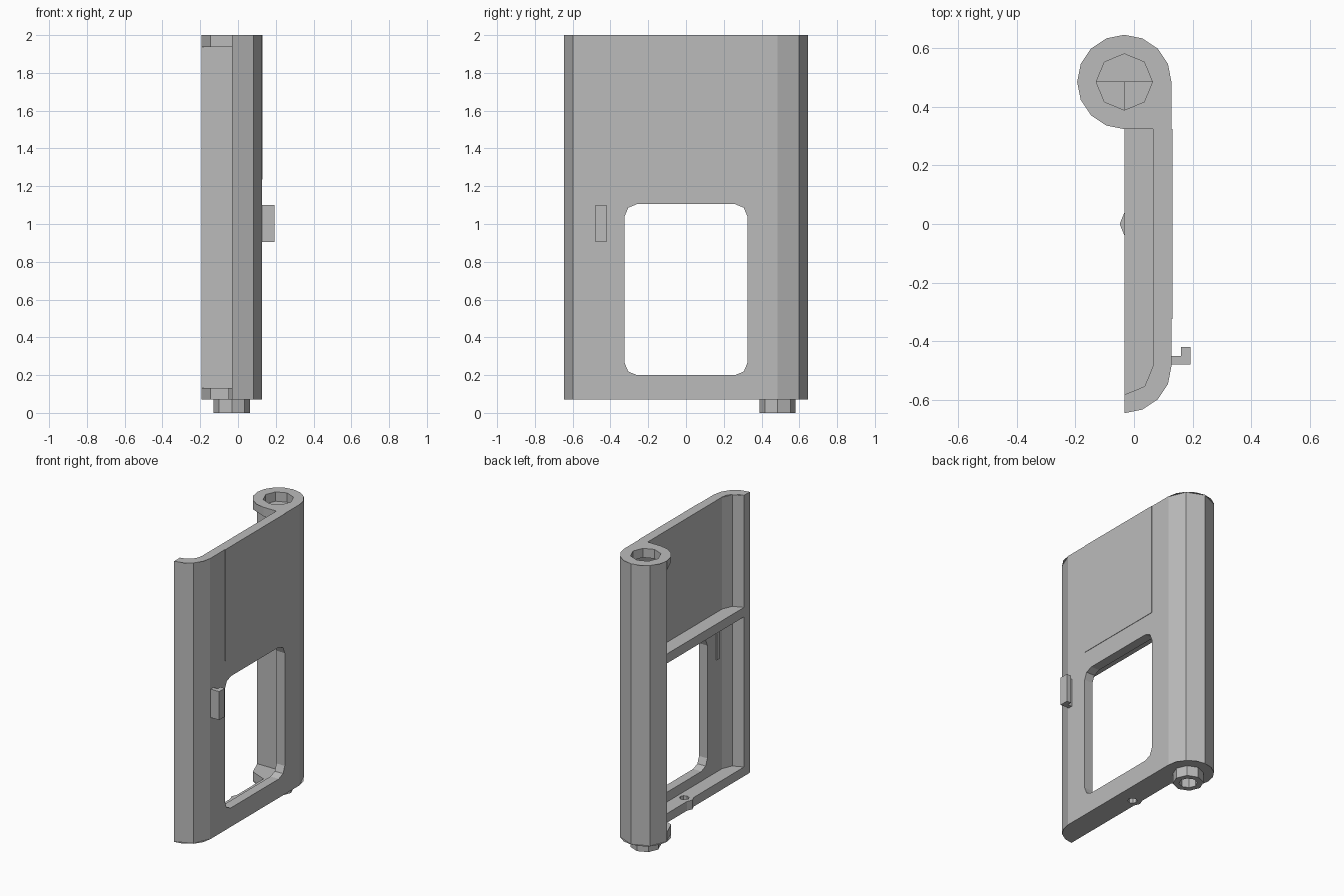
import bpy, bmesh, math

cube = bpy.data.objects.get("Cube")
if cube:
    bpy.data.objects.remove(cube)

grey = bpy.data.materials.new("plain grey")
grey.use_nodes = True
GREY = (0.5, 0.5, 0.5, 1)
grey.diffuse_color = GREY
grey.node_tree.nodes["Principled BSDF"].inputs["Base Color"].default_value = GREY

CX, CY = -0.033, 0.485          # hinge axis
R, INNER = 0.161, 0.098         # outer and inner corner radius
WALL, FACE = CX + INNER, CX + R
BASE, TOP, LEDGE = 0.07, 2.0, 0.063


def arc(x, y, r, a0, a1, n):
    """Points along an arc, angles in degrees."""
    return [(x + r * math.cos(math.radians(a0 + (a1 - a0) * i / n)),
             y + r * math.sin(math.radians(a0 + (a1 - a0) * i / n)))
            for i in range(n + 1)]


def circle(x, y, r, n=8):
    return arc(x, y, r, 0, 360, n)[:-1]


def prism(name, pts, lo, hi, axis="z"):
    """Extrude an outline along z, or a (y, z) outline along x."""
    bm = bmesh.new()
    place = (lambda a, b, h: (a, b, h)) if axis == "z" else (lambda a, b, h: (h, a, b))
    low = [bm.verts.new(place(a, b, lo)) for a, b in pts]
    high = [bm.verts.new(place(a, b, hi)) for a, b in pts]
    bm.faces.new(low)
    bm.faces.new(high)
    for i in range(len(pts)):
        j = (i + 1) % len(pts)
        bm.faces.new((low[i], low[j], high[j], high[i]))
    bmesh.ops.recalc_face_normals(bm, faces=bm.faces)
    mesh = bpy.data.meshes.new(name)
    bm.to_mesh(mesh)
    bm.free()
    mesh.materials.append(grey)
    obj = bpy.data.objects.new(name, mesh)
    bpy.context.collection.objects.link(obj)
    return obj


def rect(x0, x1, y0, y1):
    return [(x0, y0), (x1, y0), (x1, y1), (x0, y1)]


def combine(objs, tool, operation="DIFFERENCE"):
    """Apply one boolean tool to several objects, then drop the tool."""
    tool.hide_render = True
    for obj in objs:
        mod = obj.modifiers.new("shape", "BOOLEAN")
        mod.object, mod.operation, mod.solver = tool, operation, "EXACT"
        bpy.context.view_layer.objects.active = obj
        bpy.ops.object.modifier_apply(modifier=mod.name)
    bpy.data.objects.remove(tool)


def panel_outline(n):
    """Panel wall with a rounded front corner and half round hinge post."""
    return (arc(CX, CY, R, 180, 0, 2 * n)
            + arc(CX, -CY, R, 0, -90, n)
            + arc(CX, -CY, INNER, -90, 0, n)
            + [(WALL, CY)])


def knuckle_outline(n):
    """Front half of the hinge end, squared off towards the panel."""
    return (arc(CX, CY, R, 180, 270, n)
            + [(WALL + 0.01, CY - R), (WALL + 0.01, CY + 0.01), (CX - R * 0.98, CY + 0.01)])


# Panel with thin, rounder end plates
SKIN = 0.003
panel = prism("door_panel", panel_outline(2), BASE + SKIN, TOP - SKIN)
top_plate = prism("top_end_plate", panel_outline(4), TOP - SKIN, TOP)
bottom_plate = prism("bottom_end_plate", panel_outline(4), BASE, BASE + SKIN)

# Window with rounded corners
window = []
for y, z, start in ((0.26, 1.04, 0), (-0.26, 1.04, 90), (-0.26, 0.265, 180), (0.26, 0.265, 270)):
    window += arc(y, z, 0.065, start, start + 90, 2)
combine([panel], prism("window_cutter", window, 0.03, 0.2, "x"))

# Hinge knuckles at both ends
top_knuckle = prism("top_knuckle", knuckle_outline(2), TOP - LEDGE, TOP - SKIN)
top_rim = prism("top_knuckle_rim", knuckle_outline(4), TOP - SKIN, TOP)
bottom_knuckle = prism("bottom_knuckle", knuckle_outline(2), BASE + SKIN, BASE + LEDGE)
bottom_rim = prism("bottom_knuckle_rim", knuckle_outline(4), BASE, BASE + SKIN)

# Socket in the top of the hinge
combine([panel, top_plate, top_knuckle, top_rim],
        prism("socket_cutter", circle(CX, CY, 0.096), TOP - LEDGE - 0.001, TOP + 0.1))

# Hollow pin under the hinge
pin = prism("hinge_pin", circle(CX, CY, 0.096), 0, BASE + 0.001)
combine([pin], prism("pin_cutter", circle(CX, CY, 0.058), -0.1, BASE - 0.005))

# Ledges across the inside: lower one carries a lug with a hole
ledge = arc(CX, -CY, INNER + 0.01, -90, 0, 2) + [(WALL + 0.01, CY + 0.01), (CX, CY + 0.01)]
prism("middle_ledge", ledge, 1.165, 1.23)
bottom_ledge = prism("bottom_ledge", ledge, BASE, BASE + LEDGE)
combine([bottom_ledge], prism("lug", circle(0.013, 0, 0.062), BASE, BASE + LEDGE), "UNION")
combine([bottom_ledge], prism("lug_cutter", circle(0.013, 0, 0.03), 0, 0.3))

# Thin raised plate on the outer face
prism("outer_face_plate", rect(FACE - 0.002, FACE + 0.003, -0.325, 0.325), 1.235, TOP)

# Hooked handle, with its mount showing inside
prism("handle", [(FACE - 0.01, -0.48), (0.193, -0.48), (0.193, -0.42),
                 (0.16, -0.42), (0.16, -0.45), (FACE - 0.01, -0.45)], 0.905, 1.1)
prism("handle_mount", rect(WALL - 0.006, WALL + 0.01, -0.45, -0.42), 0.905, 1.1)
